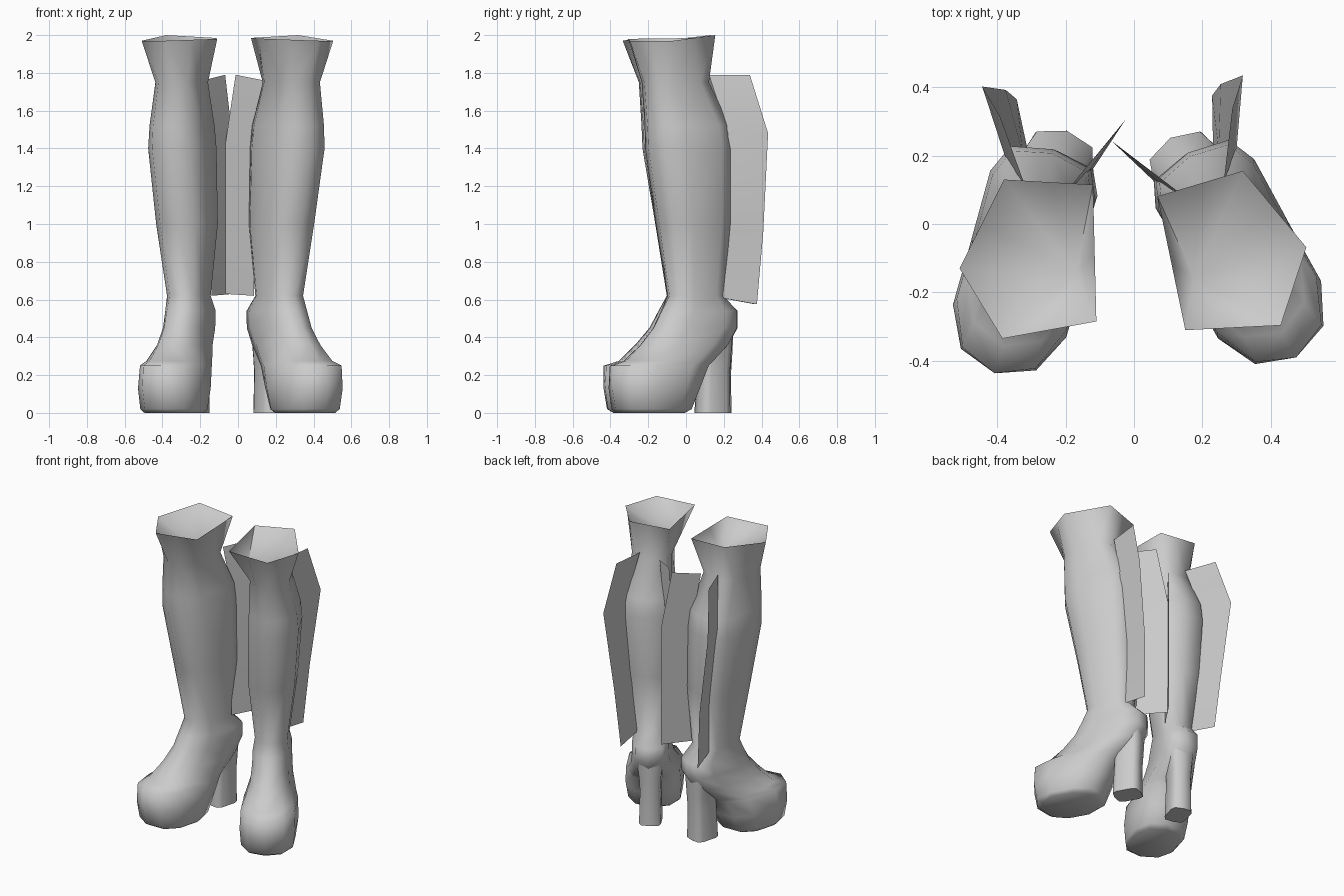
import bpy, bmesh, math
from mathutils import Matrix, Vector

cube = bpy.data.objects.get("Cube")
if cube:
    bpy.data.objects.remove(cube, do_unlink=True)

grey = bpy.data.materials.new("light_grey")
grey.use_nodes = True
grey.diffuse_color = (0.6, 0.6, 0.6, 1)
grey.node_tree.nodes["Principled BSDF"].inputs["Base Color"].default_value = (0.6, 0.6, 0.6, 1)

SIDES = 10
TOE_OUT = math.radians(16)
ANKLE = Vector((0.255, 0.045, 0))

# Placement of each boot: the right is a mirror, the left is turned out further
PLACE = {
    "right": Matrix.Scale(-1, 4, (1, 0, 0)),
    "left": Matrix.Translation((0.293, -0.088, 0)) @ Matrix.Rotation(math.radians(13.2), 4, 'Z')
            @ Matrix.Translation((-0.30, 0.101, 0)),
}


def ring(z, back, front, half_width, side=0.0, back_power=0.5, front_power=0.85):
    """Horizontal section along the foot axis, squarer at the back than the front."""
    pts = []
    turn = Matrix.Rotation(TOE_OUT, 3, 'Z')
    mid, half = (back + front) / 2, (front - back) / 2
    for k in range(SIDES):
        a = math.radians(-18 + 36 * k)
        c, s = math.cos(a), math.sin(a)
        power = back_power if s > 0 else front_power
        u = side + half_width * math.copysign(abs(c) ** power, c)
        v = -mid + half * math.copysign(abs(s) ** power, s)
        pts.append(ANKLE + turn @ Vector((u, v, 0)) + Vector((0, 0, z)))
    return pts


def loft(bm, rings, cap_end=True):
    loops = [[bm.verts.new(p) for p in r] for r in rings]
    for a, b in zip(loops, loops[1:]):
        for i in range(len(a)):
            j = (i + 1) % len(a)
            bm.faces.new((a[i], a[j], b[j], b[i]))
    bm.faces.new(loops[0][::-1])
    if cap_end:
        bm.faces.new(loops[-1])
    return loops


def finish(bm, name, place, angle):
    bmesh.ops.transform(bm, matrix=place, verts=bm.verts)
    bmesh.ops.recalc_face_normals(bm, faces=bm.faces)
    mesh = bpy.data.meshes.new(name)
    bm.to_mesh(mesh)
    bm.free()
    mesh.materials.append(grey)
    obj = bpy.data.objects.new(name, mesh)
    bpy.context.collection.objects.link(obj)
    bpy.ops.object.select_all(action='DESELECT')
    obj.select_set(True)
    bpy.context.view_layer.objects.active = obj
    bpy.ops.object.shade_smooth_by_angle(angle=math.radians(angle))


# Sections: height, back, front, half width, sideways shift, back squareness
BOOT = [
    (0.00, 0.09, 0.45, 0.150, 0.010, 0.80),
    (0.02, 0.05, 0.485, 0.168, 0.012, 0.80),
    (0.13, 0.00, 0.505, 0.180, 0.014, 0.80),
    (0.25, -0.06, 0.505, 0.174, 0.014, 0.80),
    (0.275, -0.09, 0.42, 0.160, 0.012, 0.80),
    (0.36, -0.185, 0.33, 0.128, 0.010, 0.70),
    (0.45, -0.235, 0.25, 0.118, 0.007, 0.60),
    (0.54, -0.235, 0.20, 0.116, 0.006, 0.60),
    (0.62, -0.150, 0.155, 0.105, 0.008, 0.60),
    (1.00, -0.170, 0.22, 0.150, 0.014, 0.55),
    (1.40, -0.172, 0.295, 0.164, 0.030, 0.55),
    (1.52, -0.160, 0.30, 0.155, 0.029, 0.55),
    (1.75, -0.052, 0.31, 0.127, 0.012, 0.60),
]
HEEL = [
    (0.00, -0.195, -0.02, 0.070, 0.004),
    (0.22, -0.195, -0.03, 0.064, 0.004),
    (0.30, -0.200, -0.03, 0.068, 0.004),
    (0.42, -0.205, 0.00, 0.082, 0.005),
]
# Five-cornered flared rim and the low point of its lining
RIM = [Vector(p) for p in ((0.51, -0.13, 1.97), (0.38, 0.13, 2.0), (0.12, 0.115, 1.985),
                           (0.11, -0.285, 1.98), (0.385, -0.335, 1.97))]
LINING_LOW = (0.170, -0.14, 1.80)

# Back flaps: inner edge and outer edge, from top to bottom
OUTER_FLAP = [
    ((0.318, 0.110, 1.79), (0.392, 0.315, 1.79)),
    ((0.378, 0.200, 1.48), (0.444, 0.402, 1.48)),
    ((0.325, 0.205, 0.96), (0.375, 0.392, 0.96)),
    ((0.302, 0.175, 0.61), (0.343, 0.365, 0.575)),
]
INNER_FLAP = [
    ((0.188, 0.107, 1.76), (0.068, 0.249, 1.79)),
    ((0.142, 0.140, 1.43), (0.025, 0.305, 1.42)),
    ((0.140, 0.130, 0.62), (0.025, 0.305, 0.63)),
]

for side, place in PLACE.items():
    # Platform foot, shaft, flared rim and funnel lining
    bm = bmesh.new()
    rim = []
    for i, p in enumerate(RIM):
        rim += [p, (p + RIM[(i + 1) % 5]) / 2]
    top = loft(bm, [ring(*s) for s in BOOT] + [rim], cap_end=False)[-1]
    low = bm.verts.new(LINING_LOW)
    for i in range(SIDES):
        bm.faces.new((top[i], top[(i + 1) % SIDES], low))
    finish(bm, side + "_boot", place, 75)

    # Block heel
    bm = bmesh.new()
    loft(bm, [ring(*s, front_power=0.5) for s in HEEL])
    finish(bm, side + "_heel", place, 60)

    # Thin flaps behind the shaft
    for name, rows in (("outer", OUTER_FLAP), ("inner", INNER_FLAP)):
        bm = bmesh.new()
        edges = [[bm.verts.new(p) for p in row] for row in rows]
        for a, b in zip(edges, edges[1:]):
            bm.faces.new((a[0], a[1], b[1], b[0]))
        finish(bm, f"{side}_{name}_back_flap", place, 30)
